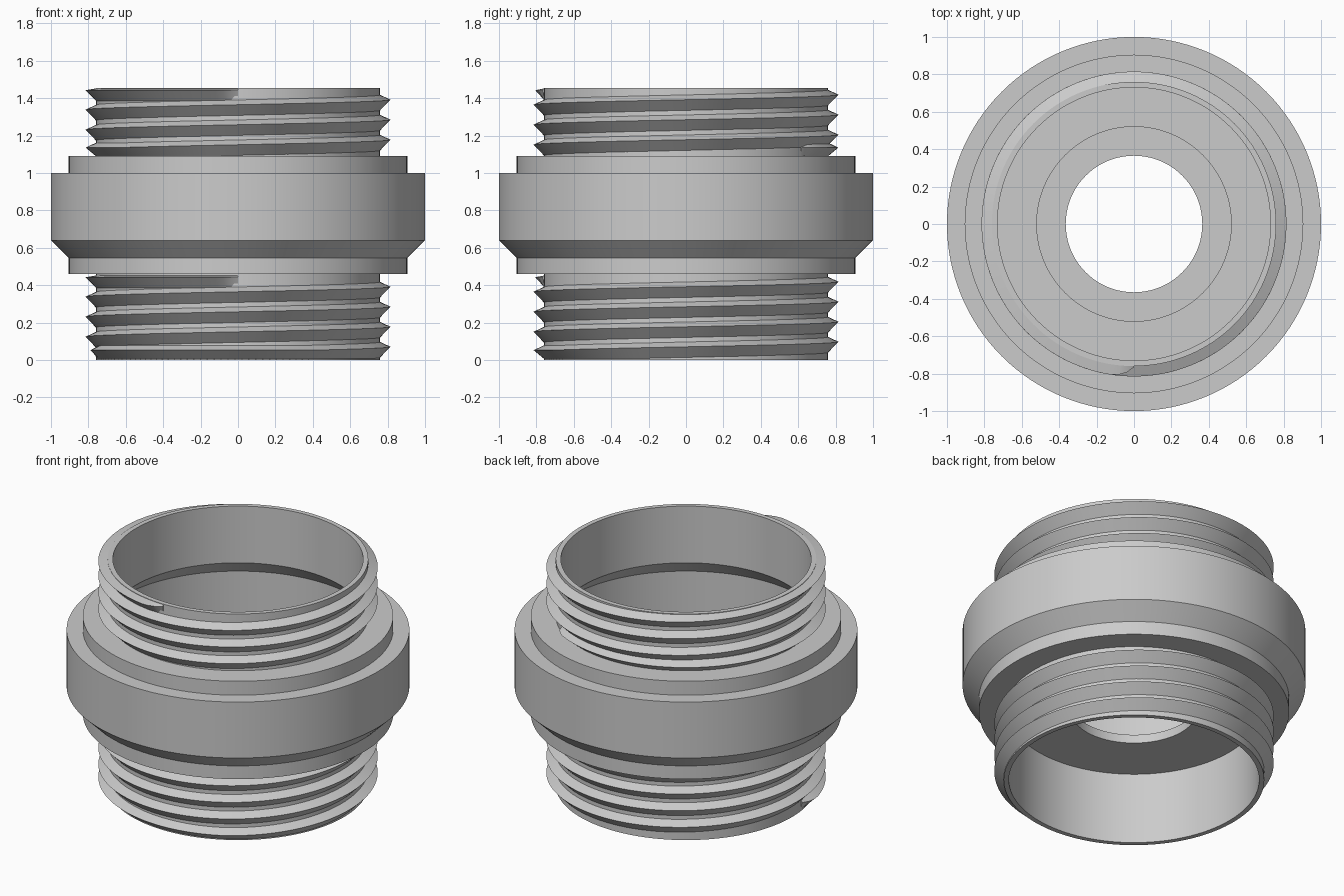
import bpy, bmesh, math

cube = bpy.data.objects.get("Cube")
if cube:
    bpy.data.objects.remove(cube, do_unlink=True)

# Single grey metal
metal = bpy.data.materials.new("grey_metal")
metal.use_nodes = True
GREY = (0.6, 0.6, 0.6, 1)
metal.diffuse_color = GREY
metal.node_tree.nodes["Principled BSDF"].inputs["Base Color"].default_value = GREY

SEGMENTS = 128


def make_object(name, bm):
    bmesh.ops.recalc_face_normals(bm, faces=bm.faces)
    mesh = bpy.data.meshes.new(name)
    bm.to_mesh(mesh)
    bm.free()
    mesh.materials.append(metal)
    obj = bpy.data.objects.new(name, mesh)
    bpy.context.collection.objects.link(obj)
    bpy.ops.object.select_all(action="DESELECT")
    obj.select_set(True)
    bpy.context.view_layer.objects.active = obj
    bpy.ops.object.shade_smooth_by_angle(angle=math.radians(25))
    return obj


def skin(bm, rings, closed):
    """Join successive closed sections with quads."""
    pairs = list(zip(rings, rings[1:]))
    if closed:
        pairs.append((rings[-1], rings[0]))
    for a, b in pairs:
        n = len(a)
        for i in range(n):
            j = (i + 1) % n
            bm.faces.new((a[i], a[j], b[j], b[i]))


def lathe(name, profile):
    bm = bmesh.new()
    rings = []
    for s in range(SEGMENTS):
        t = 2 * math.pi * s / SEGMENTS
        rings.append([bm.verts.new((r * math.cos(t), r * math.sin(t), z))
                      for r, z in profile])
    skin(bm, rings, True)
    return make_object(name, bm)


ROOT, CREST, PITCH = 0.76, 0.815, 0.107


def thread(name, base, start, low):
    """Sawtooth right-hand helix, finishing at the front; angles in turns."""
    bm = bmesh.new()
    end = 3.75
    fade = 0.02
    steps = int((end - start) * SEGMENTS)
    rings = []
    for s in range(steps + 1):
        turn = start + (end - start) * s / steps
        t = 2 * math.pi * turn
        crest = min(0.071 + PITCH * turn, 0.443)
        crest = max(crest, low + 0.05)
        # crest shrinks to the root at both ends of the helix
        k = min(1, (turn - start) / fade, (end - turn) / fade)
        k = math.sqrt(max(k, 0.01))
        r_crest = ROOT + (CREST - ROOT) * k
        lower = max(crest - 0.062, low)
        upper = min(crest + 0.028, 0.453)
        section = [(ROOT - 0.005, lower), (r_crest, crest), (ROOT - 0.005, upper)]
        rings.append([bm.verts.new((r * math.cos(t), r * math.sin(t), base + z))
                      for r, z in section])
    skin(bm, rings, False)
    bm.faces.new(rings[0])
    bm.faces.new(rings[-1])
    return make_object(name, bm)


# Hollow body: outside from bottom to top, then down the inside
lathe("coupling_body", [
    (0.73, 0), (ROOT, 0), (ROOT, 0.46), (0.905, 0.46), (0.905, 0.545),
    (1, 0.64), (1, 1), (0.905, 1), (0.905, 1.09), (ROOT, 1.09),
    (ROOT, 1.455), (0.73, 1.455), (0.73, 1.09), (0.83, 0.99),
    (0.83, 0.55), (0.52, 0.55), (0.52, 0.515), (0.365, 0.515),
    (0.365, 0.46), (0.73, 0.46),
])

# Threads on both ends; the upper one emerges from the collar
thread("lower_thread", 0, -0.48, 0.003)
thread("upper_thread", 1, 0.15, 0.086)
